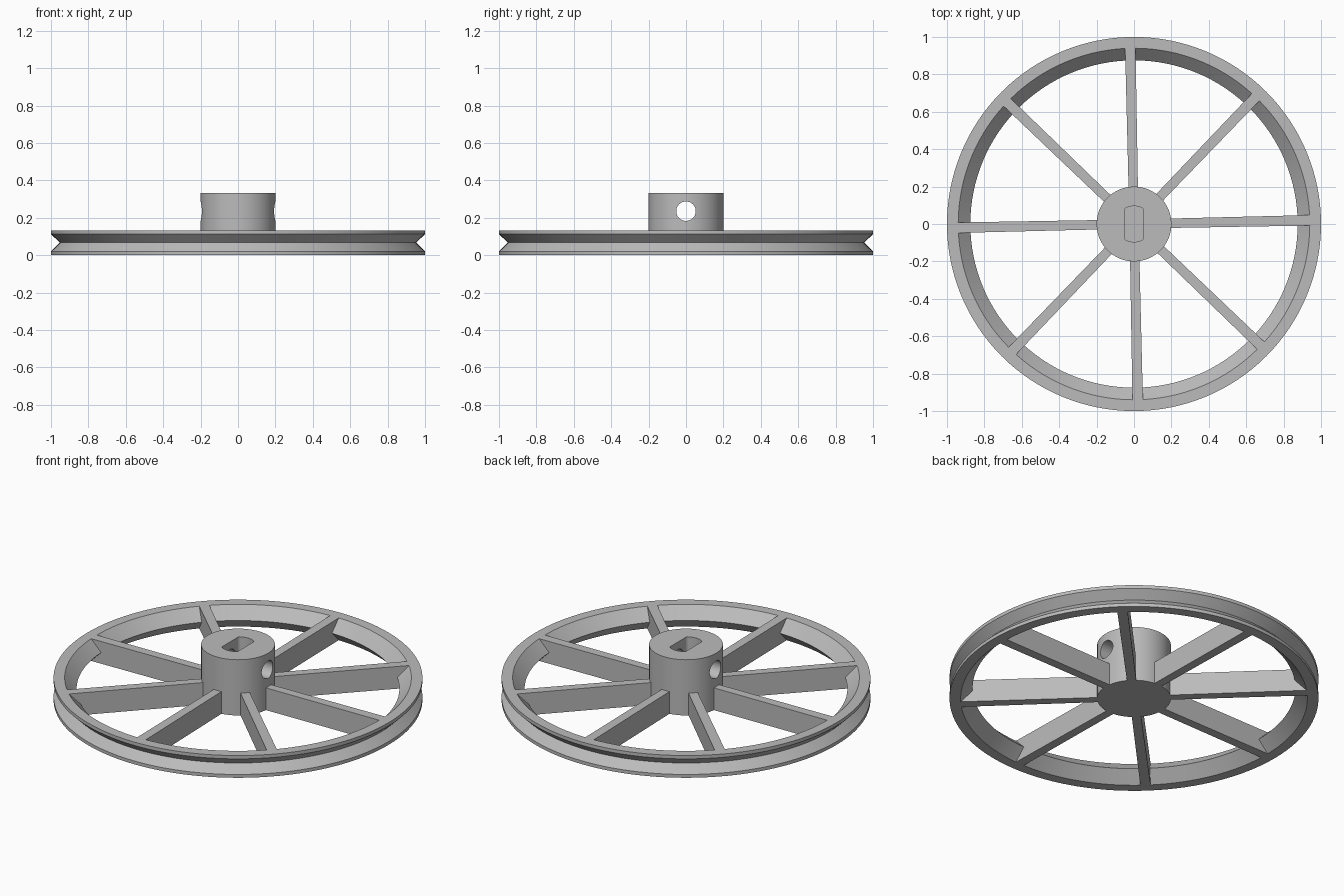
import bpy, bmesh, math
from mathutils import Matrix

if "Cube" in bpy.data.objects:
    bpy.data.objects.remove(bpy.data.objects["Cube"], do_unlink=True)

RIM_H, HUB_H, HUB_R = 0.133, 0.333, 0.2
MID = RIM_H / 2

grey = bpy.data.materials.new("plain grey")
grey.use_nodes = True
COLOUR = (0.5, 0.5, 0.5, 1)
grey.diffuse_color = COLOUR
grey.node_tree.nodes["Principled BSDF"].inputs["Base Color"].default_value = COLOUR


def make_object(name, bm):
    bmesh.ops.recalc_face_normals(bm, faces=bm.faces)
    mesh = bpy.data.meshes.new(name)
    bm.to_mesh(mesh)
    bm.free()
    mesh.materials.append(grey)
    obj = bpy.data.objects.new(name, mesh)
    bpy.context.collection.objects.link(obj)
    return obj


def smooth(obj):
    bpy.ops.object.select_all(action="DESELECT")
    obj.select_set(True)
    bpy.context.view_layer.objects.active = obj
    bpy.ops.object.shade_smooth_by_angle(angle=math.radians(25))


def prism(name, outline, z0, z1):
    bm = bmesh.new()
    base = bm.faces.new([bm.verts.new((x, y, z0)) for x, y in outline])
    top = bmesh.ops.extrude_face_region(bm, geom=[base])["geom"]
    verts = [v for v in top if isinstance(v, bmesh.types.BMVert)]
    bmesh.ops.translate(bm, verts=verts, vec=(0, 0, z1 - z0))
    return make_object(name, bm)


def circle(radius, count):
    return [(radius * math.cos(math.tau * i / count),
             radius * math.sin(math.tau * i / count)) for i in range(count)]


def cut(target, cutter):
    cutter.hide_render = True
    mod = target.modifiers.new("cut", "BOOLEAN")
    mod.operation, mod.solver, mod.object = "DIFFERENCE", "EXACT", cutter
    bpy.context.view_layer.objects.active = target
    bpy.ops.object.modifier_apply(modifier=mod.name)
    bpy.data.objects.remove(cutter, do_unlink=True)


# Rim: closed profile with a V groove outside and a matching ridge inside
lip = 0.02
profile = [(0.94, 0), (1, 0), (1, lip), (0.953, MID), (1, RIM_H - lip),
           (1, RIM_H), (0.94, RIM_H), (0.875, MID)]
bm = bmesh.new()
SEGMENTS = 128
rings = [[bm.verts.new((r * x, r * y, z)) for r, z in profile]
         for x, y in circle(1, SEGMENTS)]
for i, ring in enumerate(rings):
    after = rings[(i + 1) % SEGMENTS]
    for j in range(len(profile)):
        k = (j + 1) % len(profile)
        bm.faces.new((ring[j], after[j], after[k], ring[k]))
smooth(make_object("grooved_rim", bm))

# Hub: closed underneath, with a flat-sided shaft socket and a cross hole
hub = prism("hub", circle(HUB_R, 96), 0, HUB_H)
slot = [(max(-0.052, min(0.052, x)), y) for x, y in circle(0.096, 48)
        if abs(x) < 0.06]
cut(hub, prism("socket_cutter", slot, RIM_H, HUB_H + 0.1))
bm = bmesh.new()
bmesh.ops.create_cone(bm, cap_ends=True, segments=40, radius1=0.052, radius2=0.052,
                      depth=0.6, matrix=Matrix.Translation((0, 0, 0.235))
                      @ Matrix.Rotation(math.pi / 2, 4, "Y"))
cut(hub, make_object("cross_hole_cutter", bm))
smooth(hub)

# Spokes: eight full-height bars, slightly wider at the rim
for i in range(8):
    spoke = prism(f"spoke_{i + 1}", [(0.17, -0.025), (0.944, -0.028),
                                     (0.944, 0.028), (0.17, 0.025)], 0, RIM_H)
    spoke.rotation_euler.z = math.tau * i / 8 + math.radians(1.2)
